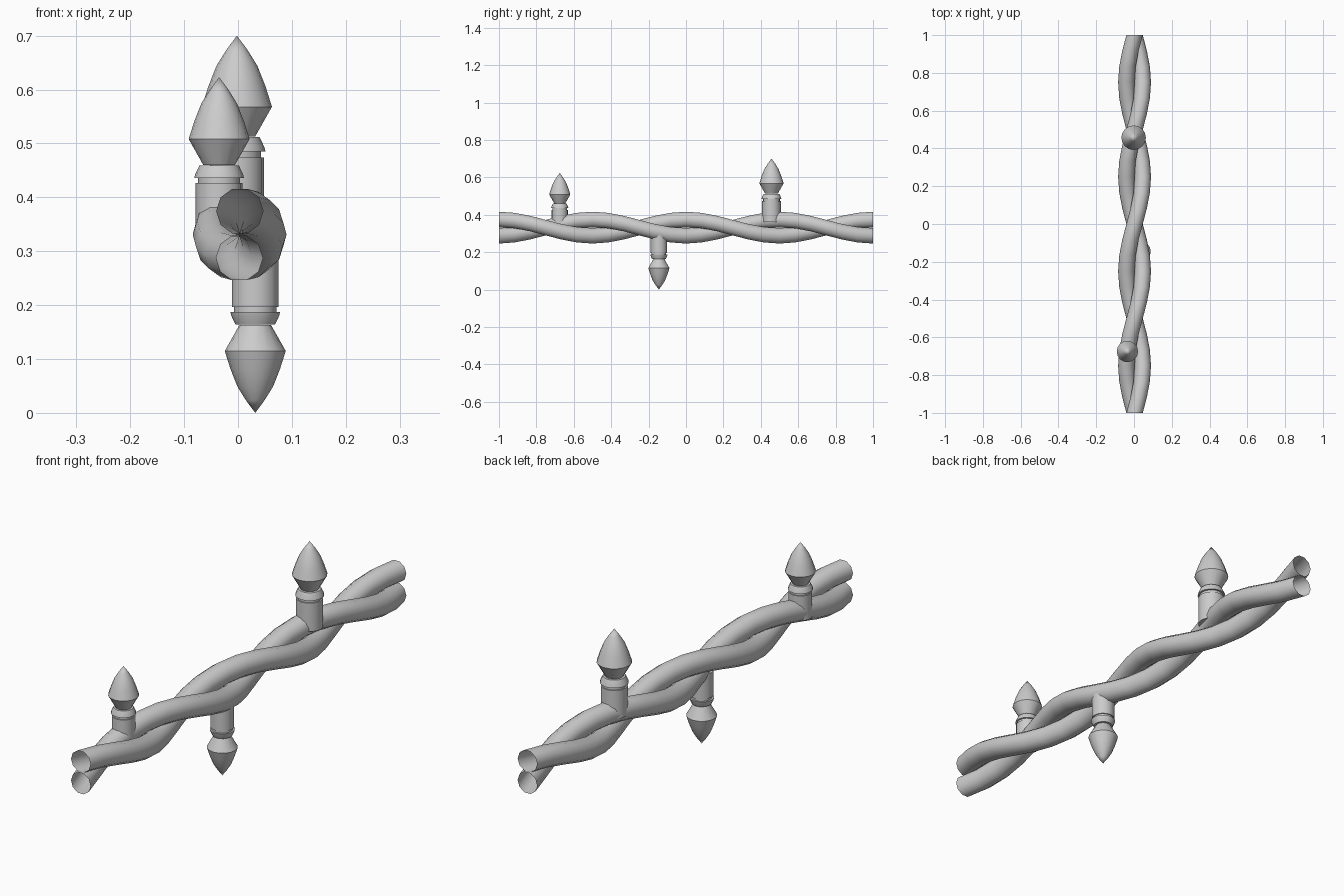
import bpy
from math import pi, sin, cos, radians

if "Cube" in bpy.data.objects:
    bpy.data.objects.remove(bpy.data.objects["Cube"])

WIRE_Z, TWIST_R, TUBE_R = 0.331, 0.0435, 0.0435


def make_object(name, verts, faces, angle):
    mesh = bpy.data.meshes.new(name)
    mesh.from_pydata(verts, [], faces)
    obj = bpy.data.objects.new(name, mesh)
    bpy.context.collection.objects.link(obj)
    bpy.ops.object.select_all(action='DESELECT')
    obj.select_set(True)
    bpy.context.view_layer.objects.active = obj
    bpy.ops.object.mode_set(mode='EDIT')
    bpy.ops.mesh.select_all(action='SELECT')
    bpy.ops.mesh.normals_make_consistent(inside=False)
    bpy.ops.object.mode_set(mode='OBJECT')
    bpy.ops.object.shade_smooth_by_angle(angle=radians(angle))
    return obj


def strand(name, phase, steps=24, sides=10):
    # open tube sweeping a helix along y, one turn per unit
    verts, faces = [], []
    for i in range(steps + 1):
        y = -1 + 2 * i / steps
        a = 2 * pi * y + phase
        cx, cz = 0.003 + TWIST_R * sin(a), WIRE_Z + TWIST_R * cos(a)
        for k in range(sides):
            t = 2 * pi * (k + 0.5) / sides + pi / 2
            verts.append((cx + TUBE_R * cos(t), y, cz + TUBE_R * sin(t)))
    for i in range(steps):
        for k in range(sides):
            n = (k + 1) % sides
            faces.append((i * sides + k, i * sides + n,
                          (i + 1) * sides + n, (i + 1) * sides + k))
    make_object(name, verts, faces, 60)


def lathe(name, profile, x, y, tip, up, scale, sides=16):
    # profile is (radius, distance from bulb tip)
    verts, faces, rings = [], [], []
    for r, d in profile:
        z = tip - up * d * scale
        count = sides if r > 0 else 1
        rings.append(list(range(len(verts), len(verts) + count)))
        for k in range(count):
            t = 2 * pi * k / sides
            verts.append((x + r * scale * cos(t), y + r * scale * sin(t), z))
    for a, b in zip(rings, rings[1:]):
        for k in range(sides):
            n = (k + 1) % sides
            quad = [a[k % len(a)], a[n % len(a)], b[n % len(b)], b[k % len(b)]]
            faces.append(tuple(dict.fromkeys(quad)))
    make_object(name, verts, faces, 35)


BULB = [(0, 0), (0.020, 0.027), (0.038, 0.056), (0.053, 0.094),
        (0.065, 0.132), (0.034, 0.187), (0, 0.187)]
SOCKET = [(0, 0.188), (0.042, 0.188), (0.051, 0.207), (0.053, 0.215),
          (0.045, 0.215), (0.045, 0.226), (0.050, 0.226), (0.050, 0.340), (0, 0.340)]

# twisted pair of wires
strand("wire_strand_a", 0)
strand("wire_strand_b", pi)

# bulbs in their sockets: x, y, tip height, direction, scale
for label, x, y, tip, up, s in (("large", -0.002, 0.457, 0.70, 1, 1.0),
                                ("small", -0.035, -0.675, 0.623, 1, 0.87),
                                ("hanging", 0.032, -0.145, 0.0, -1, 0.87)):
    lathe(label + "_bulb", BULB, x, y, tip, up, s)
    lathe(label + "_socket", SOCKET, x, y, tip, up, s)
